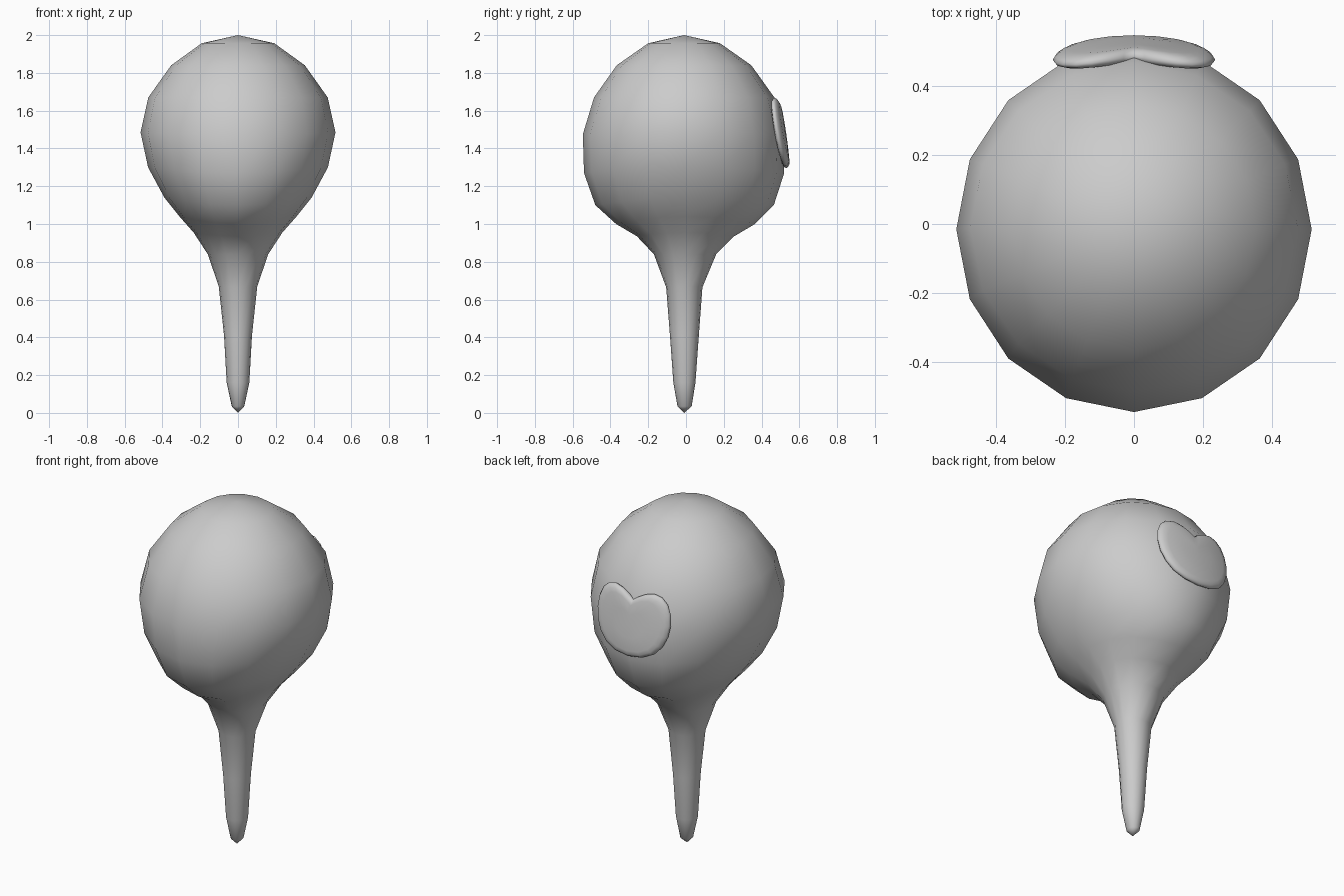
import bpy, bmesh, math

cube = bpy.data.objects.get("Cube")
if cube:
    bpy.data.objects.remove(cube, do_unlink=True)

grey = bpy.data.materials.new("plain grey")
grey.use_nodes = True
COLOUR = (0.6, 0.6, 0.6, 1)
grey.diffuse_color = COLOUR
grey.node_tree.nodes["Principled BSDF"].inputs["Base Color"].default_value = COLOUR


def loft(name, rings, first=None, last=None):
    """Skin closed rings of equal length, capping the ends with a point."""
    bm = bmesh.new()
    rows = [[bm.verts.new(p) for p in ring] for ring in rings]
    n = len(rows[0])
    for a, b in zip(rows, rows[1:]):
        for i in range(n):
            j = (i + 1) % n
            bm.faces.new((a[i], a[j], b[j], b[i]))
    for tip, row in ((first, rows[0]), (last, rows[-1])):
        if tip:
            v = bm.verts.new(tip)
            for i in range(n):
                bm.faces.new((v, row[i], row[(i + 1) % n]))
    bmesh.ops.recalc_face_normals(bm, faces=bm.faces)
    mesh = bpy.data.meshes.new(name)
    bm.to_mesh(mesh)
    bm.free()
    mesh.materials.append(grey)
    obj = bpy.data.objects.new(name, mesh)
    bpy.context.collection.objects.link(obj)
    for f in mesh.polygons:
        f.use_smooth = True
    return obj


# Bulb and stem: side height, side radius, front/back height, front y, back y
SECTIONS = [
    (0.035, 0.033, 0.035, -0.045, 0.03),
    (0.16, 0.06, 0.16, -0.067, 0.05),
    (0.41, 0.074, 0.41, -0.085, 0.068),
    (0.67, 0.102, 0.665, -0.105, 0.087),
    (0.84, 0.16, 0.84, -0.17, 0.16),
    (0.955, 0.235, 0.935, -0.26, 0.255),
    (1.04, 0.31, 1.0, -0.37, 0.365),
    (1.14, 0.39, 1.1, -0.48, 0.465),
    (1.30, 0.476, 1.27, -0.54, 0.52),
    (1.485, 0.516, 1.475, -0.546, 0.515),
    (1.67, 0.475, 1.67, -0.487, 0.468),
    (1.84, 0.354, 1.84, -0.367, 0.346),
    (1.957, 0.192, 1.957, -0.20, 0.18),
]
rings = []
for zs, rx, zf, y0, y1 in SECTIONS:
    ring = []
    for i in range(16):
        c, s = math.cos(i * math.pi / 8), math.sin(i * math.pi / 8)
        ring.append((rx * c, (y0 + y1) / 2 + (y1 - y0) / 2 * s, zs + (zf - zs) * s * s))
    rings.append(ring)
loft("bulb_and_stem", rings, (0, -0.01, 0), (0, -0.01, 2))

# Notched pad on the back: half outline mirrored in x, pillowed and bent to the bulb
HALF = [(0, 1.61), (0.03, 1.632), (0.075, 1.656), (0.125, 1.668), (0.17, 1.658),
        (0.207, 1.625), (0.229, 1.575), (0.236, 1.515), (0.227, 1.45), (0.2, 1.39),
        (0.155, 1.34), (0.085, 1.307), (0, 1.296)]
outline = HALF + [(-x, z) for x, z in HALF[-2:0:-1]]
MID = 1.48


def bent(x, z, offset):
    t = (z - 1.3) / 0.37
    return (x, 0.53 - 0.03 * t - 0.025 * t * t - 0.5 * x * x + offset, z)


PILLOW = [(0.4, -1), (0.8, -1), (0.9, -0.85), (0.97, -0.5), (1, 0),
          (0.97, 0.5), (0.9, 0.85), (0.8, 1), (0.4, 1)]
pad_rings = [[bent(x * s, MID + (z - MID) * s, 0.021 * d) for x, z in outline]
             for s, d in PILLOW]
loft("back_pad", pad_rings, bent(0, MID, -0.021), bent(0, MID, 0.021))
